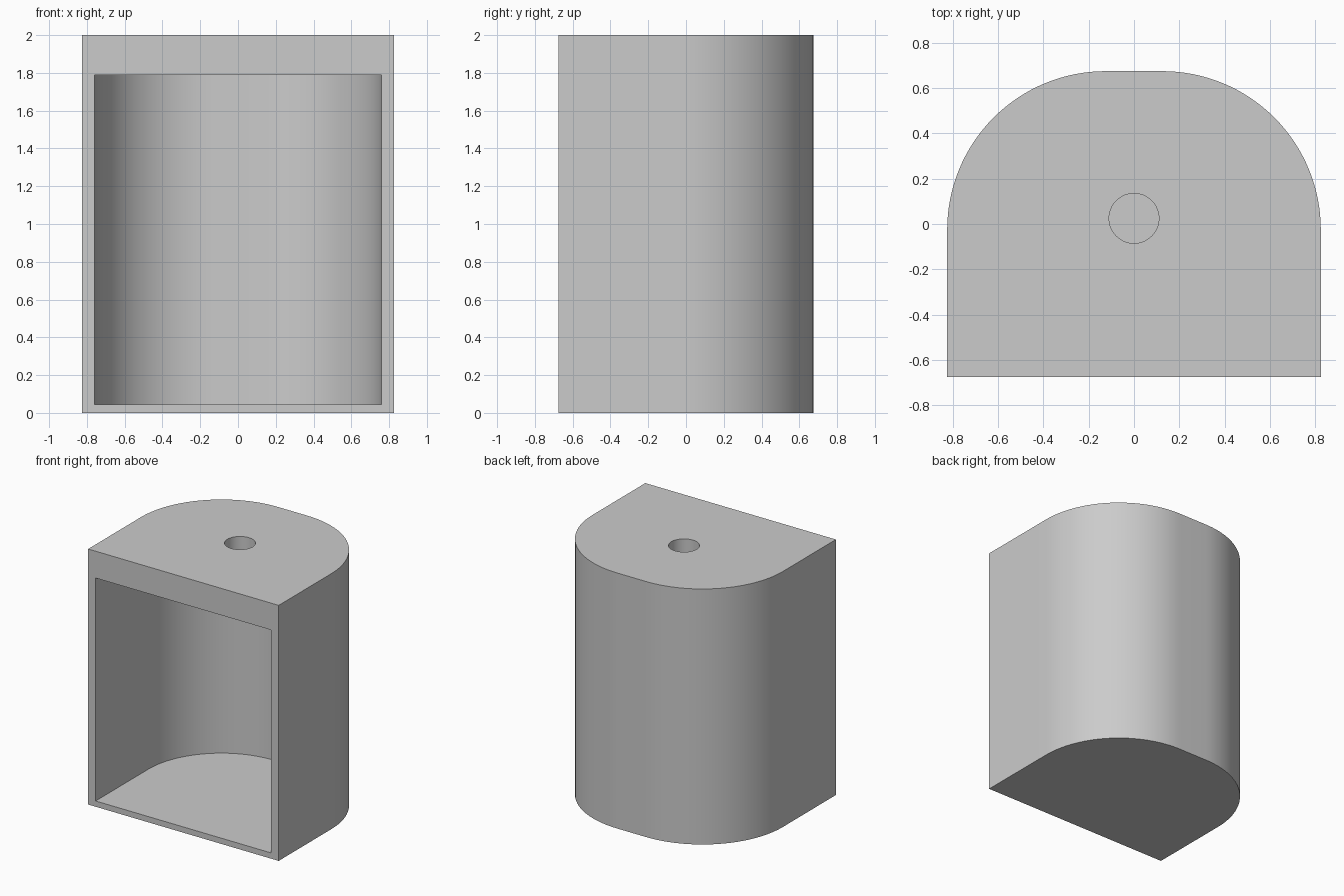
import bpy
import bmesh
from math import cos, sin, pi

if "Cube" in bpy.data.objects:
    bpy.data.objects.remove(bpy.data.objects["Cube"])

HALF_W, HALF_D, HEIGHT = 0.825, 0.675, 2.0
RADIUS, WALL, FLOOR, CEILING = 0.70, 0.065, 0.045, 1.79
STEPS = 32

grey = bpy.data.materials.new("plain grey")
grey.use_nodes = True
colour = (0.6, 0.6, 0.6, 1)
grey.diffuse_color = colour
grey.node_tree.nodes["Principled BSDF"].inputs["Base Color"].default_value = colour


def arch_outline(half_w, front, back, radius):
    """Straight front with two large rounded corners at the back."""
    cx, cy = half_w - radius, back - radius
    angles = [i * pi / 2 / STEPS for i in range(STEPS + 1)]
    right = [(half_w, front)] + [(cx + radius * cos(a), cy + radius * sin(a)) for a in angles]
    return right + [(-x, y) for x, y in reversed(right)]


def prism(name, outline, z0, z1):
    """Extrude a flat outline between two heights."""
    bm = bmesh.new()
    base = bm.faces.new([bm.verts.new((x, y, z0)) for x, y in outline])
    top = bmesh.ops.extrude_face_region(bm, geom=[base])["geom"]
    bmesh.ops.translate(bm, vec=(0, 0, z1 - z0),
                        verts=[v for v in top if isinstance(v, bmesh.types.BMVert)])
    bmesh.ops.recalc_face_normals(bm, faces=bm.faces)
    mesh = bpy.data.meshes.new(name)
    bm.to_mesh(mesh)
    bm.free()
    mesh.materials.append(grey)
    obj = bpy.data.objects.new(name, mesh)
    bpy.context.collection.objects.link(obj)
    return obj


# Outer shell
shell = prism("housing", arch_outline(HALF_W, -HALF_D, HALF_D, RADIUS), 0, HEIGHT)

# Open-fronted cavity and round hole through the thick top
cavity = prism("cavity_cutter",
               arch_outline(HALF_W - WALL, -HALF_D - 0.1, HALF_D - WALL, RADIUS - WALL),
               FLOOR, CEILING)
circle = [(0.11 * cos(i * pi / 32), 0.025 + 0.11 * sin(i * pi / 32)) for i in range(64)]
hole = prism("hole_cutter", circle, CEILING - 0.1, HEIGHT + 0.1)

bpy.context.view_layer.objects.active = shell
shell.select_set(True)
for cutter in (cavity, hole):
    cut = shell.modifiers.new(cutter.name, "BOOLEAN")
    cut.operation = "DIFFERENCE"
    cut.solver = "EXACT"
    cut.object = cutter
    bpy.ops.object.modifier_apply(modifier=cut.name)
    bpy.data.objects.remove(cutter)

# Smooth curved walls, crisp rims
bpy.ops.object.shade_smooth_by_angle(angle=pi / 6)
